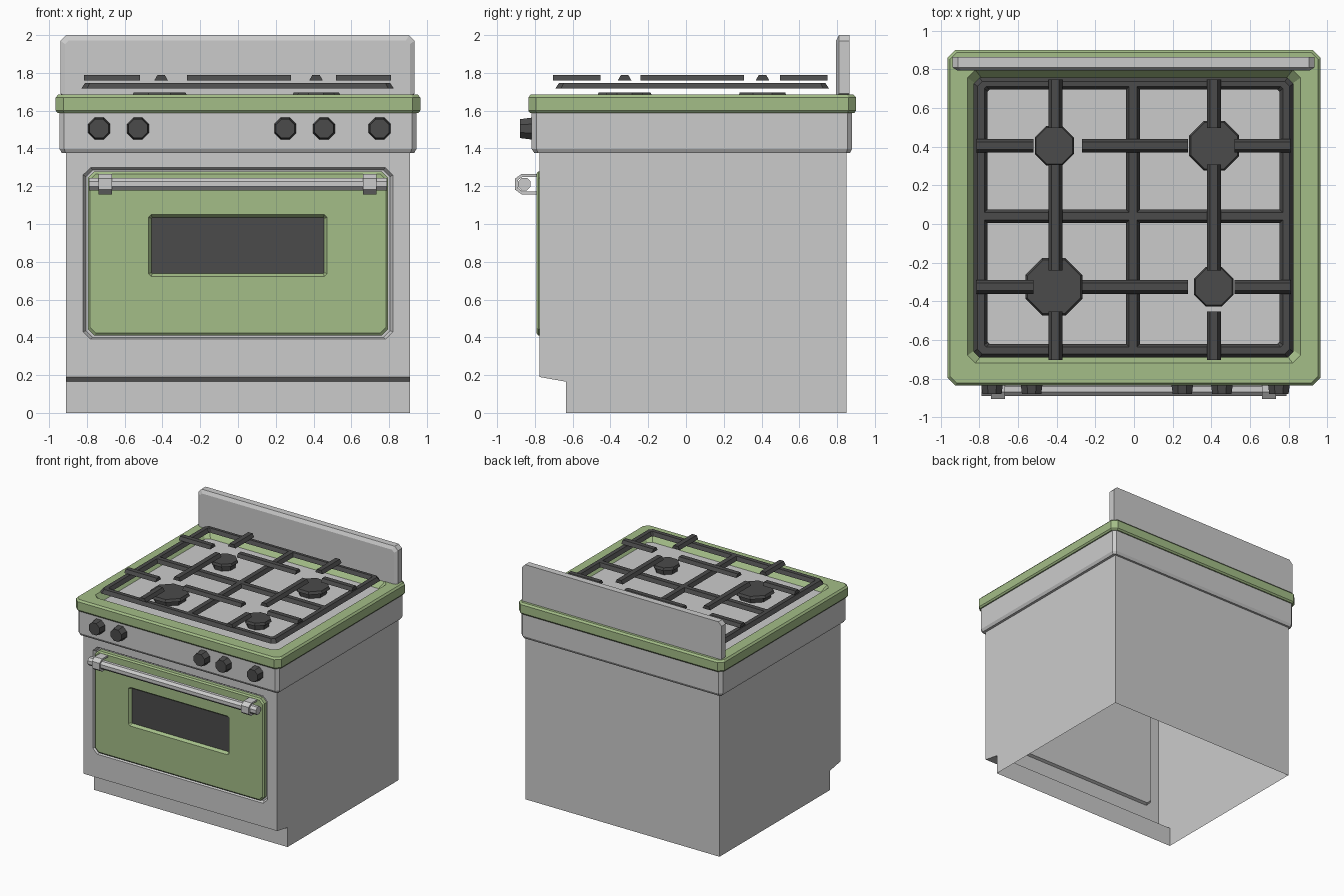
import bpy, bmesh, math
from mathutils import Matrix

if "Cube" in bpy.data.objects:
    bpy.data.objects.remove(bpy.data.objects["Cube"])


def material(name, rgb):
    m = bpy.data.materials.new(name)
    m.diffuse_color = (*rgb, 1)
    m.use_nodes = True
    m.node_tree.nodes["Principled BSDF"].inputs["Base Color"].default_value = m.diffuse_color
    return m


GREEN = material("green_enamel", (0.37, 0.51, 0.245))
DARK = material("dark_iron", (0.07, 0.07, 0.07))


def finish(name, bm, mat=None):
    bmesh.ops.remove_doubles(bm, verts=bm.verts, dist=1e-5)
    bmesh.ops.recalc_face_normals(bm, faces=bm.faces)
    mesh = bpy.data.meshes.new(name)
    bm.to_mesh(mesh)
    bm.free()
    if mat:
        mesh.materials.append(mat)
    ob = bpy.data.objects.new(name, mesh)
    bpy.context.collection.objects.link(ob)
    return ob


def loft(name, rings, mat=None, front=False, start=False, end=False, bm=None):
    """Skin chamfered rectangles (x0, x1, v0, v1, chamfer, depth)."""
    bm = bm or bmesh.new()
    loops = []
    for a, b, p, q, c, d in rings:
        pts = [(a + c, p), (b - c, p), (b, p + c), (b, q - c),
               (b - c, q), (a + c, q), (a, q - c), (a, p + c)]
        loops.append([bm.verts.new((u, d, v) if front else (u, v, d)) for u, v in pts])
    for r, s in zip(loops, loops[1:]):
        for i in range(8):
            j = (i + 1) % 8
            bm.faces.new((r[i], r[j], s[j], s[i]))
    if start:
        bm.faces.new(loops[0])
    if end:
        bm.faces.new(loops[-1])
    return finish(name, bm, mat)


def prism(name, profile, x0, x1, mat=None):
    """Extrude a (y, z) profile along x."""
    bm = bmesh.new()
    face = bm.faces.new([bm.verts.new((x0, y, z)) for y, z in profile])
    ext = bmesh.ops.extrude_face_region(bm, geom=[face])["geom"]
    bmesh.ops.translate(bm, vec=(x1 - x0, 0, 0),
                        verts=[v for v in ext if isinstance(v, bmesh.types.BMVert)])
    return finish(name, bm, mat)


def cone(name, loc, r1, r2, h, n, mat=None, rot=None):
    bm = bmesh.new()
    m = Matrix.Translation(loc) @ (rot or Matrix()) @ Matrix.Rotation(math.pi / n, 4, 'Z')
    bmesh.ops.create_cone(bm, cap_ends=True, segments=n, radius1=r1, radius2=r2, depth=h, matrix=m)
    return finish(name, bm, mat)


# Body: open-bottomed shell with toe kick, front wall has a door recess
W, F, B, T = 0.91, -0.775, 0.85, 1.385
side = [(F, T), (F, 0.19), (-0.635, 0.165), (-0.635, 0), (B, 0), (B, T)]
bm = bmesh.new()
left, right = [[bm.verts.new((x, y, z)) for y, z in side] for x in (-W, W)]
bm.faces.new(left)
bm.faces.new(right)
for i in (1, 2, 4):
    bm.faces.new((left[i], left[i + 1], right[i + 1], right[i]))
loft("oven_body", [(-W, W, 0.19, T, 0, F),
                   (-0.82, 0.82, 0.39, 1.30, 0.04, F),
                   (-0.805, 0.805, 0.40, 1.285, 0.035, -0.75)], front=True, end=True, bm=bm)

# Door, window and glass
loft("oven_door", [(-0.795, 0.795, 0.41, 1.278, 0.035, -0.75),
                   (-0.795, 0.795, 0.41, 1.278, 0.035, -0.782),
                   (-0.783, 0.783, 0.422, 1.266, 0.03, -0.792),
                   (-0.475, 0.472, 0.722, 1.05, 0.015, -0.792),
                   (-0.458, 0.456, 0.738, 1.034, 0.004, -0.77)], GREEN, front=True)
loft("oven_window", [(-0.458, 0.456, 0.738, 1.034, 0.004, -0.77)], DARK, front=True, end=True)

# Door handle and its two straps
cone("handle_bar", (0, -0.856, 1.211), 0.036, 0.036, 1.58, 8, None,
     Matrix.Rotation(math.pi / 2, 4, 'Y'))
strap = [(-0.785, 1.265), (-0.87, 1.265), (-0.905, 1.24), (-0.905, 1.182), (-0.87, 1.157),
         (-0.785, 1.157), (-0.785, 1.172), (-0.865, 1.172), (-0.89, 1.19), (-0.89, 1.232),
         (-0.865, 1.25), (-0.785, 1.25)]
for label, x in (("left", -0.703), ("right", 0.698)):
    prism("handle_strap_" + label, strap, x - 0.036, x + 0.036)

# Control panel band and knobs
loft("control_panel", [(-0.932, 0.932, -0.803, 0.868, 0.02, 1.375),
                       (-0.945, 0.945, -0.817, 0.88, 0.025, 1.398),
                       (-0.945, 0.945, -0.817, 0.88, 0.025, 1.60)], start=True)
for i, x in enumerate((-0.735, -0.53, 0.25, 0.455, 0.75)):
    rot = Matrix.Rotation(math.pi / 2, 4, 'X')
    cone(f"knob_{i + 1}", (x, -0.847, 1.505), 0.063, 0.054, 0.066, 8, DARK, rot)

# Cooktop rim and sunken floor
loft("cooktop_rim", [(-0.94, 0.94, -0.81, 0.875, 0.03, 1.587),
                     (-0.955, 0.955, -0.825, 0.89, 0.035, 1.587),
                     (-0.965, 0.965, -0.835, 0.90, 0.04, 1.60),
                     (-0.965, 0.965, -0.835, 0.90, 0.04, 1.67),
                     (-0.952, 0.952, -0.822, 0.887, 0.035, 1.685),
                     (-0.862, 0.862, -0.72, 0.797, 0.04, 1.685),
                     (-0.82, 0.82, -0.68, 0.757, 0.03, 1.63)], GREEN)
loft("cooktop_floor", [(-0.82, 0.82, -0.68, 0.757, 0.03, 1.63)], end=True)

# Backsplash
loft("backsplash", [(-0.94, 0.935, 1.66, 2.0, 0.03, 0.865),
                    (-0.94, 0.935, 1.66, 2.0, 0.03, 0.81),
                    (-0.915, 0.91, 1.66, 1.972, 0.02, 0.795)], front=True, start=True, end=True)

# Burners
for i, (x, y, r) in enumerate(((-0.412, 0.405, 0.11), (0.415, 0.405, 0.14),
                               (-0.415, -0.325, 0.16), (0.413, -0.325, 0.11))):
    cone(f"burner_base_{i + 1}", (x, y, 1.653), r * 0.8, r * 0.85, 0.046, 8, DARK)
    cone(f"burner_cap_{i + 1}", (x, y, 1.685), r, r * 0.93, 0.022, 8, DARK)

# Grate frame
out_low = (-0.83, 0.825, -0.692, 0.757, 0.03, 1.717)
loft("grate_frame", [out_low, (-0.81, 0.805, -0.672, 0.737, 0.025, 1.747),
                     (-0.775, 0.77, -0.637, 0.712, 0.01, 1.747),
                     (-0.757, 0.752, -0.62, 0.695, 0.01, 1.717), out_low], DARK)


def bar(name, along_x, centre, a, b, z0, z1):
    """Grate bar with a trapezoid section."""
    ob = prism(name, [(-0.036, z0), (0.036, z0), (0.02, z1), (-0.02, z1)], a, b, DARK)
    move = Matrix.Translation((0, centre, 0)) if along_x else \
        Matrix.Translation((centre, 0, 0)) @ Matrix.Rotation(math.pi / 2, 4, 'Z')
    ob.data.transform(move)


# Middle cross bars, then the raised bars reaching toward each burner
bar("grate_middle_bar_x", True, 0.04, -0.805, 0.80, 1.717, 1.747)
bar("grate_middle_bar_y", False, -0.005, -0.655, 0.735, 1.717, 1.747)
for row, y in (("front", -0.325), ("back", 0.405)):
    for i, (a, b) in enumerate(((-0.815, -0.52), (-0.27, 0.28), (0.52, 0.81))):
        bar(f"grate_{row}_bar_{i + 1}", True, y, a, b, 1.76, 1.788)
for row, x in (("left", -0.407), ("right", 0.413)):
    for i, (a, b) in enumerate(((-0.703, -0.453), (-0.24, 0.308), (0.497, 0.748))):
        bar(f"grate_{row}_bar_{i + 1}", False, x, a, b, 1.76, 1.788)
